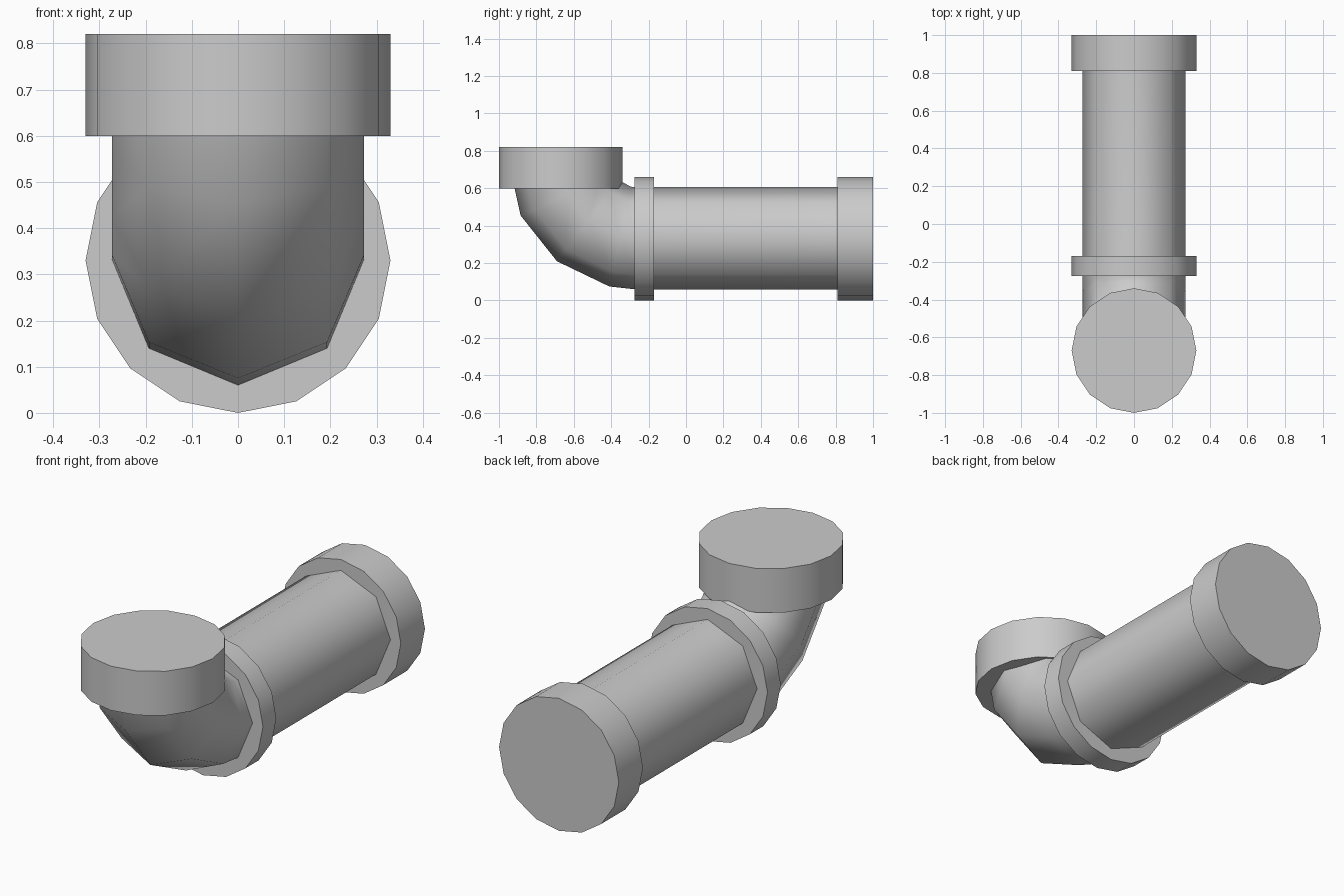
import bpy, bmesh, math
from mathutils import Vector

cube = bpy.data.objects.get("Cube")
if cube:
    bpy.data.objects.remove(cube, do_unlink=True)

grey = bpy.data.materials.new("pipe grey")
grey.use_nodes = True
colour = (0.6, 0.6, 0.6, 1)
grey.diffuse_color = colour
grey.node_tree.nodes["Principled BSDF"].inputs["Base Color"].default_value = colour


def loft(name, sides, radius, rings):
    """Capped tube through rings given as (y, z, tilt in degrees)."""
    bm = bmesh.new()
    loops = []
    for y, z, tilt in rings:
        t = math.radians(tilt)
        across = Vector((1, 0, 0))
        inward = Vector((0, math.sin(t), math.cos(t)))
        loop = []
        for i in range(sides):
            a = math.tau * i / sides
            offset = across * math.cos(a) + inward * math.sin(a)
            loop.append(bm.verts.new(Vector((0, y, z)) + offset * radius))
        loops.append(loop)
    for lower, upper in zip(loops, loops[1:]):
        for i in range(sides):
            j = (i + 1) % sides
            bm.faces.new((lower[i], lower[j], upper[j], upper[i]))
    bm.faces.new(loops[0])
    bm.faces.new(loops[-1])
    bmesh.ops.recalc_face_normals(bm, faces=bm.faces[:])
    mesh = bpy.data.meshes.new(name)
    bm.to_mesh(mesh)
    bm.free()
    mesh.materials.append(grey)
    obj = bpy.data.objects.new(name, mesh)
    bpy.context.collection.objects.link(obj)
    bpy.ops.object.select_all(action='DESELECT')
    obj.select_set(True)
    bpy.context.view_layer.objects.active = obj
    bpy.ops.object.shade_smooth_by_angle(angle=math.radians(50))
    return obj


AXIS = 0.333
PIPE_R = 0.273
FLANGE_R = 0.33

# Straight octagonal pipe running into the upturned elbow
loft("pipe_and_elbow", 8, PIPE_R, [
    (0.9, AXIS, 0), (-0.275, AXIS, 0), (-0.353, 0.342, 12),
    (-0.522, 0.425, 38), (-0.637, 0.57, 65), (-0.67, 0.72, 90)])

# Collars on the straight run
loft("middle_collar", 16, FLANGE_R, [(-0.275, FLANGE_R, 0), (-0.17, FLANGE_R, 0)])
loft("back_collar", 16, FLANGE_R, [(0.81, FLANGE_R, 0), (1, FLANGE_R, 0)])

# Double-height collar on the upturned end
loft("top_collar", 16, FLANGE_R, [(-0.67, z, 90) for z in (0.6, 0.71, 0.82)])
